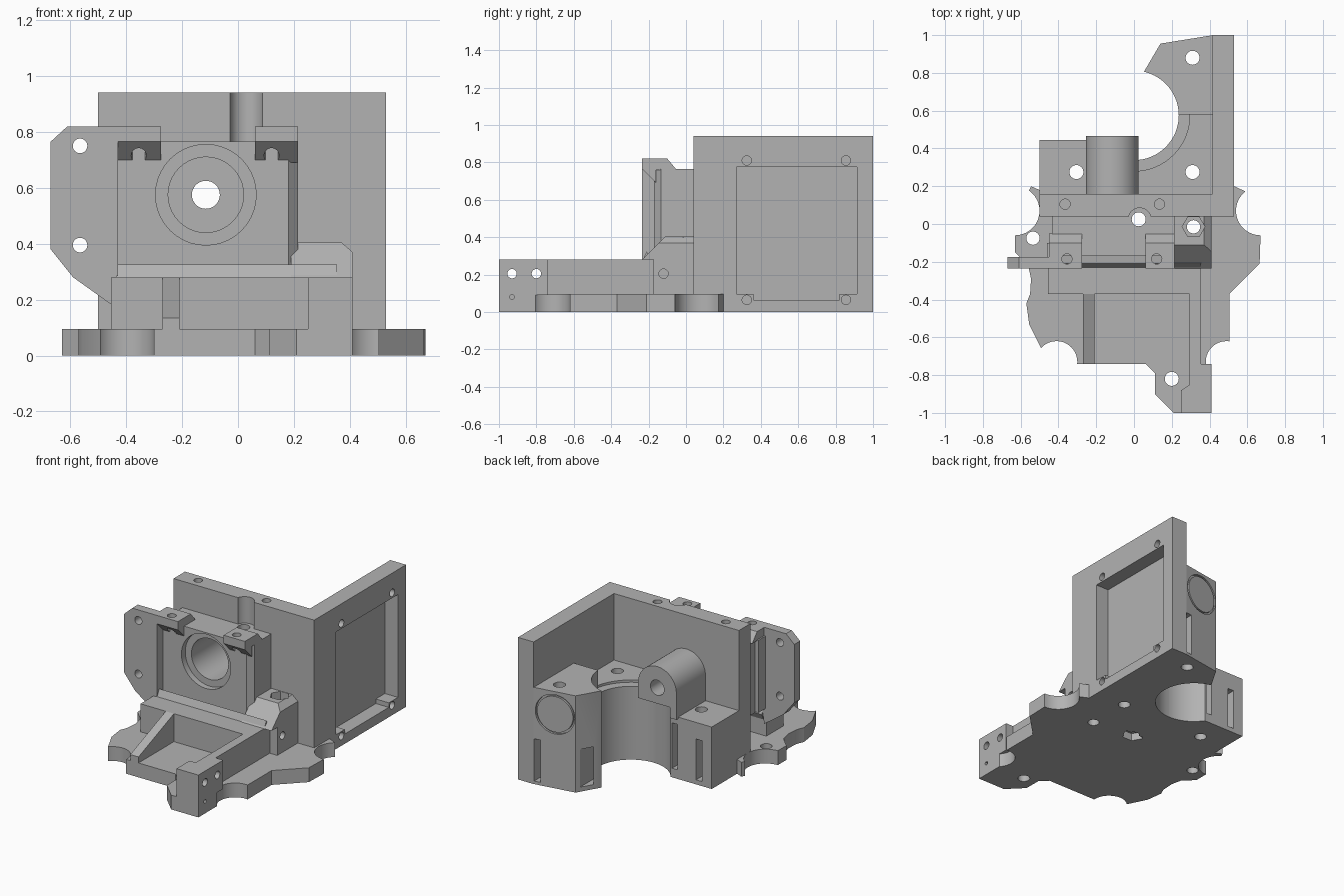
import bpy, bmesh, math

cube = bpy.data.objects.get("Cube")
if cube:
    bpy.data.objects.remove(cube, do_unlink=True)

GREY = (0.45, 0.45, 0.45, 1)
mat = bpy.data.materials.new("plain grey")
mat.use_nodes = True
mat.diffuse_color = GREY
mat.node_tree.nodes["Principled BSDF"].inputs["Base Color"].default_value = GREY


def prism(name, pts, axis, lo, hi):
    """Extrude a 2D outline along an axis (X: y,z  Y: x,z  Z: x,y)."""
    place = {"X": lambda a, b, c: (c, a, b),
             "Y": lambda a, b, c: (a, c, b),
             "Z": lambda a, b, c: (a, b, c)}[axis]
    bm = bmesh.new()
    rings = [[bm.verts.new(place(a, b, c)) for a, b in pts] for c in (lo, hi)]
    bm.faces.new(rings[0])
    bm.faces.new(rings[1])
    n = len(pts)
    for i in range(n):
        j = (i + 1) % n
        bm.faces.new((rings[0][i], rings[0][j], rings[1][j], rings[1][i]))
    bmesh.ops.recalc_face_normals(bm, faces=bm.faces)
    mesh = bpy.data.meshes.new(name)
    bm.to_mesh(mesh)
    bm.free()
    mesh.materials.append(mat)
    ob = bpy.data.objects.new(name, mesh)
    bpy.context.collection.objects.link(ob)
    return ob


def box(name, x0, x1, y0, y1, z0, z1):
    return prism(name, [(x0, y0), (x1, y0), (x1, y1), (x0, y1)], "Z", z0, z1)


def arc(cx, cy, r, a0, a1, n=16):
    angles = [math.radians(a0 + (a1 - a0) * i / n) for i in range(n + 1)]
    return [(cx + r * math.cos(a), cy + r * math.sin(a)) for a in angles]


def rod(axis, a, b, r, lo, hi, n=40):
    return prism("cutter", arc(a, b, r, 0, 360, n)[:-1], axis, lo, hi)


def cut(ob, *cutters):
    for c in cutters:
        m = ob.modifiers.new("cut", "BOOLEAN")
        m.operation, m.solver, m.object = "DIFFERENCE", "EXACT", c
        bpy.context.view_layer.objects.active = ob
        bpy.ops.object.modifier_apply(modifier=m.name)
        bpy.data.objects.remove(c, do_unlink=True)
    return ob


def guide_hole():
    return rod("Z", 0.025, 0.025, 0.037, -1, 2)


def motor_bores():
    """Stepped bore through the carriage and its rear housing."""
    return [rod("Y", -0.115, 0.575, r, lo, hi)
            for r, lo, hi in ((0.18, -0.5, -0.13), (0.135, -0.5, 0.3), (0.05, -0.5, 1))]


def boss_hole():
    return rod("Z", 0.315, -0.015, 0.035, -1, 1)


# Base plate with scalloped edges
outline = [(-0.5, 0.18), (-0.545, 0.2)]
outline += arc(-0.63, 0.07, 0.13, 55, -90)
outline += [(-0.63, -0.15), (-0.56, -0.22), (-0.545, -0.29), (-0.55, -0.37), (-0.57, -0.42),
            (-0.555, -0.53), (-0.5, -0.64), (-0.45, -0.74), (0.06, -0.74), (0.11, -0.79),
            (0.11, -0.9), (0.21, -1), (0.41, -1), (0.41, -0.74), (0.505, -0.74),
            (0.505, -0.37), (0.665, -0.21)]
outline += arc(0.67, 0.07, 0.13, 270, 128)
outline += [(0.53, 0.2), (0.53, 0.16), (-0.5, 0.16)]
base = prism("base_plate", outline, "Z", 0, 0.095)
cut(base, rod("Z", -0.41, -0.73, 0.11, -1, 1), rod("Z", 0.49, -0.73, 0.11, -1, 1),
    rod("Z", -0.535, -0.075, 0.035, -1, 1), rod("Z", 0.2, -0.82, 0.037, -1, 1),
    guide_hole(), rod("Z", 0.025, 0.025, 0.07, -1, 0.05, 6), boss_hole())

# Front tray: back block, right wall with clamp block, sloped rib and lip
box("tray_block", -0.455, 0.355, -0.37, -0.19, 0.09, 0.28)
wall = prism("tray_right_wall", [(0.25, -1), (0.41, -1), (0.41, -0.74), (0.355, -0.74),
             (0.355, -0.36), (0.295, -0.36), (0.295, -0.85), (0.25, -0.88)], "Z", 0.09, 0.28)
cut(wall, rod("X", -0.93, 0.205, 0.025, 0, 1), rod("X", -0.8, 0.205, 0.025, 0, 1))
cut(base, rod("X", -0.93, 0.08, 0.012, 0.3, 1))
prism("tray_rib", [(-0.74, 0.09), (-0.74, 0.135), (-0.37, 0.28), (-0.37, 0.09)], "X", -0.27, -0.21)
prism("tray_lip", [(-0.235, 0.27), (-0.21, 0.325), (-0.17, 0.24), (-0.19, 0.2)], "X", -0.435, 0.355)

# Right boss with nut pocket
boss = prism("right_boss", [(0.19, 0.09), (0.41, 0.09), (0.41, 0.37), (0.37, 0.405), (0.19, 0.405)],
             "Y", -0.235, 0.06)
slope = prism("cutter", [(-0.5, 0.015), (-0.235, 0.28), (-0.1, 0.415), (-0.1, 1), (-0.5, 1)], "X", 0, 1)
corner = box("cutter", 0.355, 1, -0.5, -0.175, 0, 0.28)
cut(boss, slope, corner, boss_hole(), rod("Z", 0.315, -0.015, 0.06, 0.34, 1, 6),
    rod("X", -0.12, 0.205, 0.025, 0.35, 1))

# Carriage block with stepped bore
carriage = prism("carriage", [(-0.435, -0.17), (0.18, -0.17), (0.215, -0.135), (0.215, 0.06),
                 (-0.435, 0.06)], "Z", 0.28, 0.765)
cut(carriage, guide_hole(), *motor_bores())
cut(box("carriage_support", -0.33, 0.215, -0.13, 0.06, 0.09, 0.285), guide_hole())

# Screw tabs on top of the carriage
for side, x0, x1, hx in (("left", 0.06, 0.215, 0.12), ("right", -0.45, -0.275, -0.355)):
    tab = prism(side + "_tab", [(-0.235, 0.765), (-0.235, 0.82), (-0.1, 0.82), (-0.05, 0.76),
                (-0.16, 0.76), (-0.16, 0.69)], "X", x0, x1)
    cut(tab, rod("Z", hx, -0.185, 0.027, 0, 1))

# Side wing
wing = prism("side_wing", [(-0.67, 0.38), (-0.67, 0.765), (-0.61, 0.82), (-0.45, 0.82), (-0.435, 0.765),
             (-0.435, 0.28), (-0.45, 0.18), (-0.59, 0.28)], "Y", -0.235, -0.175)
cut(wing, rod("Y", -0.565, 0.75, 0.026, -1, 1), rod("Y", -0.565, 0.395, 0.026, -1, 1))
box("wing_web", -0.46, -0.43, -0.235, -0.1, 0.285, 0.765)

# Cross wall with vertical screw holes and guide groove
cross = box("cross_wall", -0.5, 0.42, 0.04, 0.16, 0, 0.94)
cut(cross, rod("Z", 0.03, 0.025, 0.06, 0.765, 2), guide_hole(),
    rod("Z", -0.365, 0.105, 0.027, 0.7, 2), rod("Z", 0.135, 0.105, 0.027, 0.7, 2), *motor_bores())

# Side wall with framed recess
side_wall = box("side_wall", 0.415, 0.53, 0.04, 1, 0, 0.94)
cut(side_wall, box("cutter", 0.435, 1, 0.27, 0.915, 0.095, 0.775),
    box("cutter", 0.435, 1, 0.36, 0.82, 0.065, 0.11))
for y in (0.325, 0.855):
    for z in (0.065, 0.81):
        cut(side_wall, rod("X", y, z, 0.025, 0.46, 1, 24))


def fan_bore():
    return rod("Z", 0, 0.575, 0.237, -1, 1, 64)


def pad_hole(x, y):
    return rod("Z", x, y, 0.037, -1, 1)


# Rear pads around the large vertical bore
pad = prism("rear_pad", [(0.42, 0.58), (0.42, 1), (0.14, 0.955), (0.055, 0.81), (0, 0.58)], "Z", 0, 0.64)
ring = cut(rod("Y", 0.275, 0.49, 0.13, 0.5, 1.2), rod("Y", 0.275, 0.49, 0.118, 0.4, 1.3))
groove = prism("cutter", [(0.14, 0.945), (0.42, 0.99), (0.42, 1.1), (0.14, 1.1)], "Z", 0, 1)
cut(ring, prism("cutter", [(0, 0.4), (0.5, 0.4), (0.5, 1), (0, 0.92)], "Z", 0, 1))
bpy.data.objects.remove(groove, do_unlink=True)
cut(pad, fan_bore(), pad_hole(0.31, 0.88), ring,
    box("cutter", 0.37, 0.413, 0.9, 1.1, 0.02, 0.3),
    box("cutter", 0.08, 0.125, 0.75, 1, 0.03, 0.28))
shelf = box("middle_shelf", 0, 0.42, 0.15, 0.58, 0, 0.5)
step = cut(rod("Z", 0, 0.575, 0.295, 0.485, 1, 64))
cut(shelf, fan_bore(), step, pad_hole(0.31, 0.275))
left_pad = box("outer_pad", -0.5, 0.001, 0.15, 0.445, 0, 0.41)
cut(left_pad, fan_bore(), pad_hole(-0.305, 0.275),
    box("cutter", -0.25, -0.21, 0.36, 1, 0.06, 0.36),
    box("cutter", -0.43, -0.385, 0.36, 1, 0.03, 0.3))

# Rear arched housing for the horizontal bore
arch = [(0.025, 0.4)] + arc(-0.115, 0.575, 0.14, 0, 180, 24) + [(-0.255, 0.4)]
housing = prism("rear_housing", arch, "Y", 0.15, 0.465)
cut(housing, rod("Z", 0, 0.575, 0.237, 0, 0.47, 64), *motor_bores())

# Smooth the curved walls, keep edges crisp
for ob in bpy.data.objects:
    ob.select_set(ob.type == "MESH")
bpy.ops.object.shade_smooth_by_angle(angle=math.radians(25))
